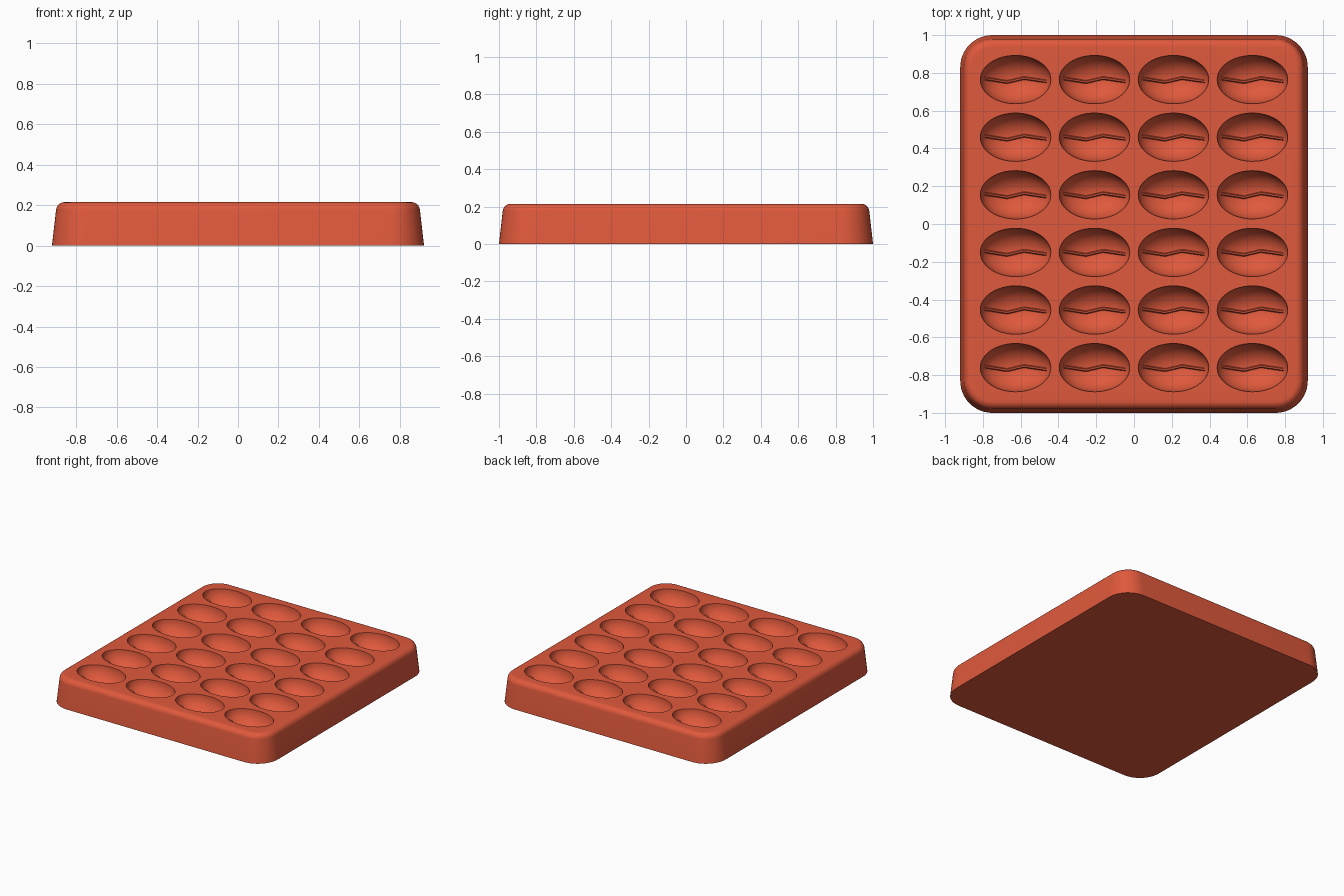
import bpy, bmesh
from math import sin, cos, pi, radians, sqrt
from mathutils import Matrix, Vector

if "Cube" in bpy.data.objects:
    bpy.data.objects.remove(bpy.data.objects["Cube"], do_unlink=True)

HALF_X, HALF_Y, TOP, CORNER = 0.92, 1.0, 0.215, 0.17
RX, RY, DEPTH = 0.187, 0.128, 0.13
CENTRES = [((i - 1.5) * 0.418, (j - 2.5) * 0.305 + 0.002)
           for i in range(4) for j in range(6)]

clay = bpy.data.materials.new("terracotta_silicone")
clay.use_nodes = True
colour = (0.74, 0.1, 0.045, 1)
clay.diffuse_color = colour
clay.node_tree.nodes["Principled BSDF"].inputs["Base Color"].default_value = colour


def make_object(name, bm):
    bmesh.ops.recalc_face_normals(bm, faces=bm.faces)
    mesh = bpy.data.meshes.new(name)
    bm.to_mesh(mesh)
    bm.free()
    mesh.materials.append(clay)
    ob = bpy.data.objects.new(name, mesh)
    bpy.context.collection.objects.link(ob)
    return ob


def activate(ob):
    bpy.ops.object.select_all(action="DESELECT")
    ob.select_set(True)
    bpy.context.view_layer.objects.active = ob


def ring(bm, inset, z, steps=12):
    """Rounded rectangle loop of vertices."""
    verts = []
    for q, (sx, sy) in enumerate([(1, 1), (-1, 1), (-1, -1), (1, -1)]):
        for k in range(steps + 1):
            a = (q + k / steps) * pi / 2
            verts.append(bm.verts.new((sx * (HALF_X - CORNER) + (CORNER - inset) * cos(a),
                                       sy * (HALF_Y - CORNER) + (CORNER - inset) * sin(a), z)))
    return verts


# Tray body: tapered wall with a rounded top edge
bm = bmesh.new()
profile = [(0, 0)]
FILLET = 0.042
for k in range(9):
    a = radians(6) + (pi / 2 - radians(6)) * k / 8
    profile.append((0.02 + FILLET * (1 - cos(a)), TOP - FILLET * (1 - sin(a))))
rings = [ring(bm, inset, z) for inset, z in profile]
for low, high in zip(rings, rings[1:]):
    n = len(low)
    for i in range(n):
        bm.faces.new((low[i], low[(i + 1) % n], high[(i + 1) % n], high[i]))
bm.faces.new(rings[0][::-1])
bm.faces.new(rings[-1])
tray = make_object("mould_tray", bm)

# Oval hollows cut into the top
bm = bmesh.new()
for x, y in CENTRES:
    place = Matrix.Translation((x, y, TOP + 0.001)) @ Matrix.Diagonal((RX, RY, DEPTH, 1))
    bmesh.ops.create_uvsphere(bm, u_segments=48, v_segments=24, radius=1, matrix=place)
cutter = make_object("hollow_cutter", bm)
cutter.hide_render = True
cut = tray.modifiers.new("hollows", "BOOLEAN")
cut.operation = "DIFFERENCE"
cut.solver = "EXACT"
cut.object = cutter
activate(tray)
bpy.ops.object.modifier_apply(modifier=cut.name)
bpy.data.objects.remove(cutter, do_unlink=True)
bpy.ops.object.shade_smooth_by_angle(angle=radians(30))


# Wavy crease ridge following the floor of each hollow
def floor_z(x, y):
    return TOP - DEPTH * sqrt(max(0, 1 - (x / RX) ** 2 - (y / RY) ** 2))


PATH = [(-0.165, 0.006), (-0.045, -0.013), (0.045, 0.008), (0.165, -0.01)]
STEPS = 6
path = [Vector(a).lerp(Vector(b), k / STEPS)
        for a, b in zip(PATH, PATH[1:]) for k in range(STEPS)] + [Vector(PATH[-1])]
bm = bmesh.new()
for cx, cy in CENTRES:
    sections = []
    for p in path:
        fade = min(1, (0.185 - abs(p.x)) / 0.05)
        section = []
        for dy, dz in [(-0.011, -0.006), (-0.004, 0.018 * fade),
                       (0.004, 0.018 * fade), (0.011, -0.006)]:
            section.append(bm.verts.new((cx + p.x, cy + p.y + dy,
                                         floor_z(p.x, p.y + dy) + dz)))
        sections.append(section)
    for s, t in zip(sections, sections[1:]):
        for i in range(4):
            j = (i + 1) % 4
            bm.faces.new((s[i], s[j], t[j], t[i]))
    bm.faces.new(sections[0])
    bm.faces.new(sections[-1][::-1])
ridges = make_object("crease_ridges", bm)
activate(ridges)
bpy.ops.object.shade_smooth_by_angle(angle=radians(30))
